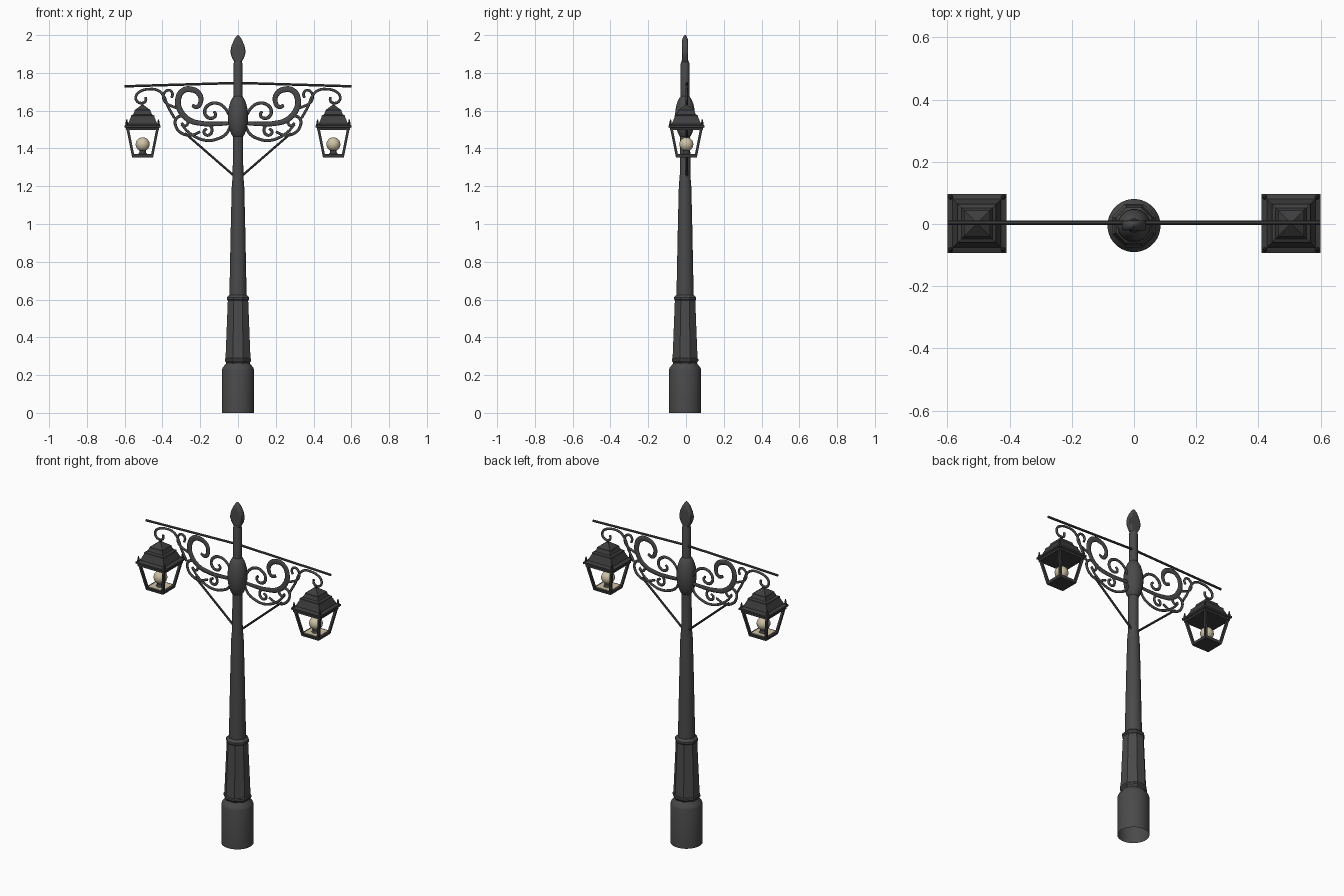
import bpy, bmesh, math
from mathutils import Vector

if "Cube" in bpy.data.objects:
    bpy.data.objects.remove(bpy.data.objects["Cube"])


def material(name, rgb):
    m = bpy.data.materials.new(name)
    m.diffuse_color = (*rgb, 1)
    m.use_nodes = True
    m.node_tree.nodes["Principled BSDF"].inputs["Base Color"].default_value = m.diffuse_color
    return m


IRON = material("dark iron", (0.068, 0.068, 0.068))
LAMP = material("lantern black iron", (0.047, 0.047, 0.049))
CREAM = material("cream glass", (0.62, 0.54, 0.38))
PY = -0.005   # pole depth position
AY = 0.004    # bracket depth position
LY = 0.002    # lantern depth position


def finish(bm, name, mat, smooth=None):
    bmesh.ops.recalc_face_normals(bm, faces=bm.faces)
    me = bpy.data.meshes.new(name)
    bm.to_mesh(me)
    bm.free()
    me.materials.append(mat)
    ob = bpy.data.objects.new(name, me)
    bpy.context.collection.objects.link(ob)
    if smooth:
        bpy.ops.object.select_all(action='DESELECT')
        ob.select_set(True)
        bpy.context.view_layer.objects.active = ob
        bpy.ops.object.shade_smooth_by_angle(angle=math.radians(smooth))
    return ob


def lathe(name, profile, n, mat, x=0, y=PY, flat=None, smooth=None, bottom=True):
    """Turn (apothem, z) points round a vertical axis with n sides, flat side in front."""
    bm = bmesh.new()
    k = 1 / math.cos(math.pi / n)
    rings = []
    for r, z in profile:
        ring = []
        for i in range(n):
            a = 2 * math.pi * (i + 0.5) / n
            dy = r * k * math.sin(a)
            if flat:
                dy = max(-flat, min(flat, dy))
            ring.append(bm.verts.new((x + r * k * math.cos(a), y + dy, z)))
        rings.append(ring)
    for a, b in zip(rings, rings[1:]):
        for i in range(n):
            j = (i + 1) % n
            bm.faces.new((a[i], a[j], b[j], b[i]))
    bm.faces.new(rings[-1])
    if bottom:
        bm.faces.new(rings[0])
    return finish(bm, name, mat, smooth)


def bar(name, p, q, r, mat, n=8):
    """Straight bar between two points."""
    p, q = Vector(p), Vector(q)
    d = q - p
    bm = bmesh.new()
    bmesh.ops.create_cone(bm, cap_ends=True, segments=n, radius1=r, radius2=r, depth=d.length)
    rot = d.to_track_quat('Z', 'Y').to_matrix().to_4x4()
    bmesh.ops.transform(bm, matrix=rot, verts=bm.verts)
    bmesh.ops.translate(bm, vec=(p + q) / 2, verts=bm.verts)
    return finish(bm, name, mat, 40 if n > 4 else None)


def scroll(name, pts, side, r0, r1, rmid):
    """Flattened tube through (x, z) points in millimetres, tapering to both ends."""
    cu = bpy.data.curves.new(name, 'CURVE')
    cu.dimensions = '3D'
    cu.bevel_depth = 1
    cu.bevel_resolution = 2
    cu.resolution_u = 6
    cu.use_fill_caps = True
    sp = cu.splines.new('BEZIER')
    sp.bezier_points.add(len(pts) - 1)
    for i, (x, z) in enumerate(pts):
        b = sp.bezier_points[i]
        b.co = (side * x / 1000, 0, z / 1000)
        b.handle_left_type = b.handle_right_type = 'AUTO'
        t = i / (len(pts) - 1)
        b.radius = (r0 * (1 - t) + r1 * t) + (rmid - (r0 + r1) / 2) * math.sin(math.pi * t)
    cu.materials.append(IRON)
    ob = bpy.data.objects.new(name, cu)
    bpy.context.collection.objects.link(ob)
    ob.location.y = AY
    ob.scale.y = 0.006 / rmid
    bpy.ops.object.select_all(action='DESELECT')
    ob.select_set(True)
    bpy.context.view_layer.objects.active = ob
    bpy.ops.object.convert(target='MESH')
    bpy.ops.object.shade_smooth_by_angle(angle=math.radians(50))


# Pole parts
lathe("base", [(.085, 0), (.085, .228), (.081, .24), (.066, .258), (.06, .268), (.06, .29)],
      32, IRON, smooth=35, bottom=False)
lathe("pedestal", [(.06, .262), (.07, .275), (.07, .285), (.066, .29), (.054, .595),
                   (.058, .6), (.058, .612), (.046, .625)], 8, IRON)
lathe("shaft", [(.046, .6), (.045, .65), (.038, 1.0), (.033, 1.2), (.028, 1.26),
                (.027, 1.5)], 24, IRON, smooth=35)
lathe("upper_shaft", [(.023, 1.6), (.023, 1.85), (.018, 1.865)], 20, IRON, smooth=35)
lathe("bulb", [(max(.004, .053 * math.cos(t)), 1.567 + .122 * math.sin(t))
               for t in [math.pi * (i / 16 - .5) for i in range(17)]], 24, IRON, smooth=50)
lathe("finial", [(.018, 1.855), (.032, 1.88), (.039, 1.905), (.039, 1.92), (.034, 1.945),
                 (.021, 1.975), (.008, 1.995), (.003, 2.0)], 24, IRON, flat=.016, smooth=40)

# Scrollwork paths, right-hand side
SCROLLS = [
    ("main_scroll", [(35, 1535), (110, 1530), (190, 1532), (262, 1553), (308, 1605), (317, 1660),
                     (290, 1706), (245, 1712), (207, 1690), (197, 1650), (217, 1620), (243, 1628)],
     .010, .009, .016),
    ("inner_scroll", [(45, 1575), (75, 1620), (115, 1640), (155, 1631), (176, 1600), (165, 1568),
                      (138, 1560), (118, 1578), (128, 1596)], .007, .007, .009),
    ("hook_scroll", [(488, 1672), (490, 1650), (512, 1640), (536, 1652), (539, 1680), (515, 1703),
                     (470, 1714), (425, 1708), (395, 1680), (372, 1625), (336, 1560)],
     .007, .007, .007),
    ("upper_curl", [(352, 1668), (347, 1690), (362, 1708), (386, 1700), (395, 1670), (380, 1640),
                    (345, 1622), (318, 1612)], .007, .007, .007),
    ("outer_curl", [(300, 1535), (282, 1520), (265, 1535), (272, 1562), (300, 1572), (328, 1556),
                    (330, 1520), (300, 1482), (250, 1470), (200, 1488)], .007, .007, .008),
    ("lower_curl", [(165, 1505), (180, 1492), (172, 1473), (150, 1473), (138, 1495), (150, 1522),
                    (185, 1530)], .007, .007, .008),
    ("lower_scroll", [(40, 1520), (62, 1478), (105, 1452), (160, 1442), (215, 1456), (262, 1486),
                      (300, 1528)], .007, .006, .008),
]

for side, label in ((1, "right"), (-1, "left")):
    # Bracket
    for name, pts, r0, r1, rm in SCROLLS:
        scroll(f"{label}_{name}", pts, side, r0, r1, rm)
    bar(f"{label}_top_rod", (0, AY, 1.747), (side * .6, AY, 1.729), .0065, IRON)
    bar(f"{label}_brace", (side * .015, AY, 1.25), (side * .282, AY, 1.482), .006, IRON)

    # Lantern frame
    cx = side * .505
    lathe(f"{label}_lantern_roof", [(.087, 1.497), (.087, 1.508), (.095, 1.512), (.095, 1.522),
          (.078, 1.53), (.062, 1.566), (.062, 1.574), (.05, 1.58), (.042, 1.598),
          (.042, 1.603), (.006, 1.63), (.004, 1.645)], 4, LAMP, cx, LY)
    lathe(f"{label}_lantern_floor", [(.055, 1.353), (.058, 1.368)], 4, LAMP, cx, LY)
    lathe(f"{label}_lantern_tray", [(.046, 1.367), (.046, 1.371)], 4, CREAM, cx, LY)
    for sx in (-1, 1):
        for sy in (-1, 1):
            bar(f"{label}_lantern_post", (cx + sx * .05, LY + sy * .05, 1.36),
                (cx + sx * .079, LY + sy * .079, 1.505), .0095, LAMP, 4)
            # Corner spikes
            bm = bmesh.new()
            bmesh.ops.create_cone(bm, cap_ends=True, segments=8, radius1=.009, radius2=.003, depth=.035)
            bmesh.ops.translate(bm, vec=(cx + sx * .084, LY + sy * .084, 1.535), verts=bm.verts)
            finish(bm, f"{label}_lantern_spike", LAMP)

    # Lamp globe and holder
    lathe(f"{label}_lamp_holder", [(.024, 1.37), (.018, 1.378), (.016, 1.395)], 16, LAMP, cx, LY, smooth=30)
    bm = bmesh.new()
    bmesh.ops.create_uvsphere(bm, u_segments=20, v_segments=12, radius=.037)
    bmesh.ops.translate(bm, vec=(cx, LY, 1.422), verts=bm.verts)
    finish(bm, f"{label}_lamp_globe", CREAM, 60)
